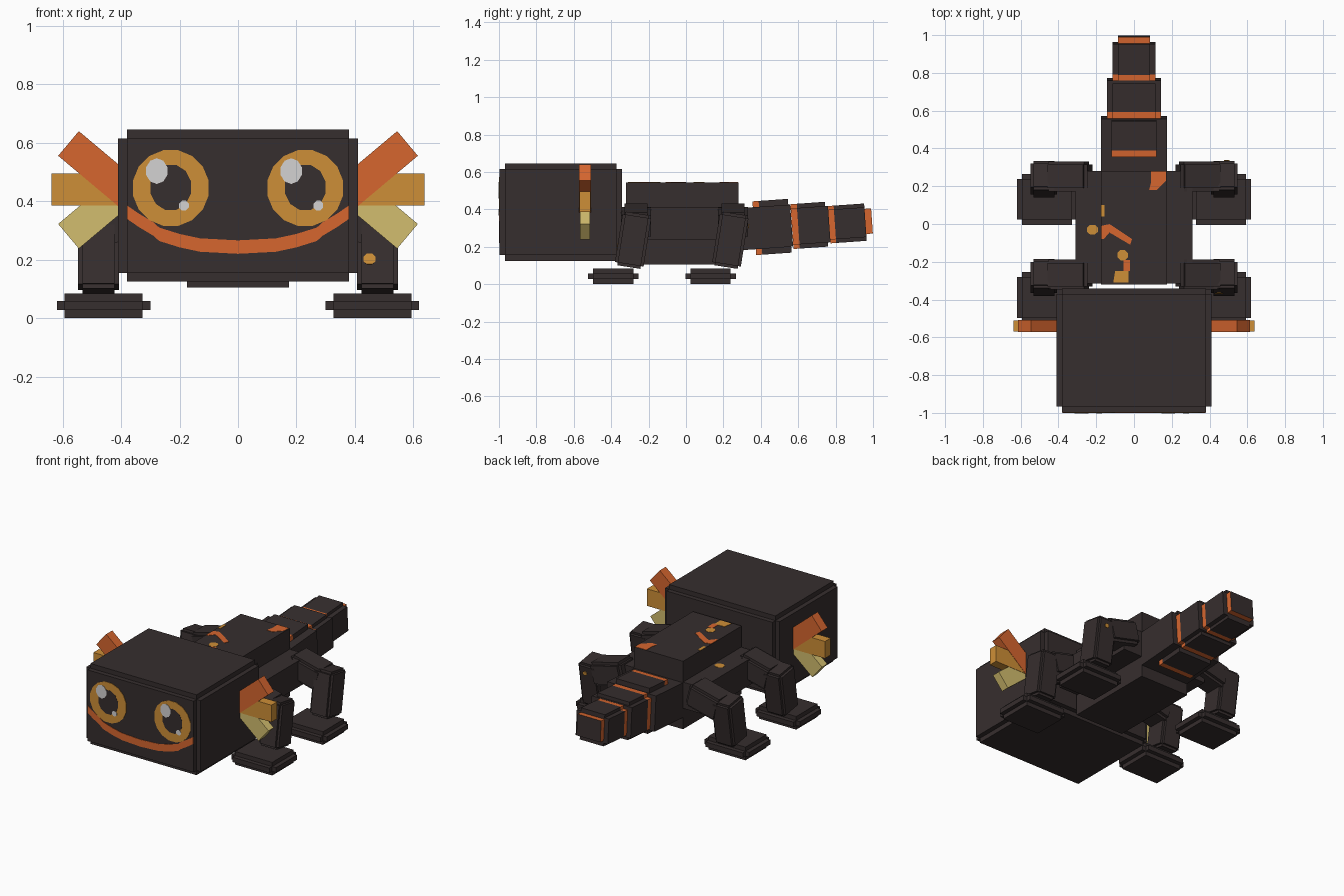
import bpy, bmesh, math
from mathutils import Matrix, Vector

if "Cube" in bpy.data.objects:
    bpy.data.objects.remove(bpy.data.objects["Cube"])


def material(name, rgb):
    m = bpy.data.materials.new(name)
    lin = [((c / 255 + 0.055) / 1.055) ** 2.4 for c in rgb]
    m.diffuse_color = (*lin, 1)
    m.use_nodes = True
    m.node_tree.nodes["Principled BSDF"].inputs["Base Color"].default_value = m.diffuse_color
    return m


DARK = material("charcoal", (54, 46, 46))
ORANGE = material("orange", (214, 102, 47))
AMBER = material("amber", (206, 143, 55))
PALE = material("pale yellow", (210, 189, 110))
WHITE = material("white", (212, 210, 210))


def finish(name, bm, mats, loc=(0, 0, 0), rot=(0, 0, 0)):
    bmesh.ops.recalc_face_normals(bm, faces=bm.faces)
    me = bpy.data.meshes.new(name)
    bm.to_mesh(me)
    bm.free()
    for m in mats:
        me.materials.append(m)
    ob = bpy.data.objects.new(name, me)
    ob.location, ob.rotation_euler = loc, rot
    bpy.context.collection.objects.link(ob)
    return ob


def add_box(bm, size, c=(0, 0, 0)):
    bmesh.ops.create_cube(bm, size=1, matrix=Matrix.Translation(c) @ Matrix.Diagonal((*size, 1)))


def box(name, size, loc, rot=(0, 0, 0), mat=DARK):
    bm = bmesh.new()
    add_box(bm, size)
    return finish(name, bm, [mat], loc, rot)


def notched(name, size, e, loc, rot=(0, 0, 0), mat=DARK):
    """Box with stepped edges: three boxes, each full along one axis only."""
    bm = bmesh.new()
    for axis in range(3):
        add_box(bm, [s if i == axis else s - 2 * e for i, s in enumerate(size)])
    return finish(name, bm, [mat], loc, rot)


def plate(name, outline, mat, origin, u, v, thick=0.004):
    """Thin flat plate from a 2D outline, raised along u x v."""
    u, v, o = Vector(u), Vector(v), Vector(origin)
    bm = bmesh.new()
    f = bm.faces.new([bm.verts.new(o + u * a + v * b) for a, b in outline])
    r = bmesh.ops.extrude_face_region(bm, geom=[f])
    moved = [g for g in r["geom"] if isinstance(g, bmesh.types.BMVert)]
    bmesh.ops.translate(bm, verts=moved, vec=u.cross(v) * thick)
    return finish(name, bm, [mat])


def ellipse(cx, cy, rx, ry, n=12):
    return [(cx + rx * math.cos((i + .5) * math.tau / n), cy + ry * math.sin((i + .5) * math.tau / n))
            for i in range(n)]


def ribbon(points, w):
    """Outline of a band of vertical width w following points."""
    return [(x, z - w / 2) for x, z in points] + [(x, z + w / 2) for x, z in reversed(points)]


# Head
notched("head", (0.82, 0.656, 0.52), 0.03, (0, -0.669, 0.385))

# Face
FACE = dict(u=(1, 0, 0), v=(0, 0, 1))
for side, cx in (("left", -0.23), ("right", 0.23)):
    plate(side + "_iris", ellipse(cx, 0.445, 0.132, 0.132, 16), AMBER, (0, -0.996, 0), **FACE)
    plate(side + "_pupil", ellipse(cx, 0.447, 0.072, 0.08), DARK, (0, -0.997, 0), **FACE)
    plate(side + "_large_glint", ellipse(cx - 0.048, 0.503, 0.038, 0.044, 10), WHITE, (0, -0.998, 0), **FACE)
    plate(side + "_small_glint", ellipse(cx + 0.045, 0.385, 0.018, 0.018, 8), WHITE, (0, -0.998, 0), **FACE)
half = [(0.13, 0.25), (0.2, 0.265), (0.27, 0.287), (0.29, 0.305), (0.34, 0.335), (0.379, 0.362)]
smile = [(-x, z) for x, z in reversed(half)] + [(0, 0.243)] + half
plate("mouth", ribbon(smile, 0.046), ORANGE, (0, -0.9955, 0), **FACE)

# Gills, three on each side of the head
for s, side in ((-1, "left"), (1, "right")):
    for label, mat, ang, tip, y in (("upper", ORANGE, 40, (0.58, 0.5975), 0.062),
                                    ("middle", AMBER, 0, (0.638, 0.44), 0.058),
                                    ("lower", PALE, -40, (0.58, 0.28), 0.054)):
        a, length = math.radians(ang), 0.28
        cx, cz = tip[0] - math.cos(a) * length / 2, tip[1] - math.sin(a) * length / 2
        box(f"{side}_{label}_gill", (length, y, 0.11), (s * cx, -0.54, cz), (0, -s * a, 0), mat)

# Body: tall ridge with a wide band around the middle
bm = bmesh.new()
add_box(bm, (0.35, 0.6, 0.44), (0, -0.02, 0.325))
add_box(bm, (0.62, 0.595, 0.17), (0, -0.018, 0.325))
finish("body", bm, [DARK])

# Back markings
TOP = dict(u=(1, 0, 0), v=(0, 1, 0))
R = 0.543
marks = [
    ("back_streak", [(-.173, -.08), (-.16, -.08), (-.13, -.045), (-.02, -.11), (-.01, -.08), (-.1, -.02),
                     (-.13, 0), (-.173, -.01)], ORANGE, R),
    ("rear_patch", [(.08, .18), (.12, .18), (.17, .23), (.17, .278), (.09, .278), (.09, .22)], ORANGE, R),
    ("front_patch", [(-.11, -.31), (-.03, -.31), (-.03, -.25), (-.1, -.25)], AMBER, R),
    ("front_streak", [(-.055, -.25), (-.02, -.25), (-.02, -.19), (-.055, -.19)], ORANGE, R),
    ("back_spot", ellipse(-.06, -.165, .03, .03, 8), AMBER, R),
    ("edge_spot", [(-.174, .04), (-.155, .04), (-.155, .1), (-.174, .1)], AMBER, R),
    ("side_spot", ellipse(-.22, -.03, .032, .028, 8), AMBER, 0.408),
]
for name, outline, mat, z in marks:
    plate(name, outline, mat, (0, 0, z), **TOP)


# Tail: each segment is a wide box plus a tall box, banded at one end
def tail_segment(name, loc, boxes, tilt=4):
    """boxes: size, centre, and the (start, end) of the orange band along y."""
    bm = bmesh.new()
    for size, c, band in boxes:
        part = bmesh.new()
        add_box(part, size, c)
        if band:
            for y in band:
                bmesh.ops.bisect_plane(part, geom=part.verts[:] + part.edges[:] + part.faces[:],
                                       plane_co=(0, y, 0), plane_no=(0, 1, 0))
            for f in part.faces:
                y = f.calc_center_median().y
                f.material_index = int(band[0] < y < band[1] and abs(f.normal.y) < 0.5)
        tmp = bpy.data.meshes.new("tmp")
        part.to_mesh(tmp)
        part.free()
        bm.from_mesh(tmp)
        bpy.data.meshes.remove(tmp)
    finish(name, bm, [DARK, ORANGE], loc, (math.radians(tilt), 0, 0))


tail_segment("tail_base", (0, 0.46, 0.306), [
    ((0.35, 0.30, 0.225), (0, -0.045, 0), None),
    ((0.24, 0.19, 0.288), (0, 0, 0), (-0.1, -0.062))])
tail_segment("tail_middle", (0, 0.666, 0.315), [
    ((0.288, 0.20, 0.195), (0, 0, 0), (-0.11, -0.066)),
    ((0.23, 0.185, 0.24), (0, -0.007, 0), (-0.11, -0.066))])
tail_segment("tail_end", (0, 0.862, 0.325), [
    ((0.23, 0.195, 0.16), (0, 0, 0), (-0.11, -0.066)),
    ((0.17, 0.195, 0.20), (0, 0, 0), (-0.11, -0.066)),
    ((0.17, 0.1, 0.135), (0, 0.083, 0.004), (0.095, 0.14))])

# Legs: same limb mirrored, and repeated front and rear
for row, dy in (("front", -0.52), ("rear", 0)):
    for s, side in ((-1, "left"), (1, "right")):
        n = f"{row}_{side}_"
        notched(n + "thigh", (0.23, 0.16, 0.15), 0.018, (s * 0.345, 0.252 + dy, 0.335),
                (0, s * math.radians(14), 0))
        notched(n + "shin", (0.14, 0.155, 0.29), 0.015, (s * 0.477, 0.237 + dy, 0.235),
                (math.radians(-9), 0, 0))
        notched(n + "foot", (0.32, 0.27, 0.085), 0.027, (s * 0.46, 0.131 + dy, 0.0425))

# Spots on the right legs
t = math.radians(-9)
up = (0, -math.sin(t), math.cos(t))
plate("front_leg_spot", ellipse(0, 0, 0.023, 0.02, 8), AMBER, (0.45, -0.3645, 0.202), (1, 0, 0), up)
plate("rear_leg_spot", ellipse(0, 0, 0.016, 0.014, 8), AMBER, (0.49, 0.333, 0.31), (-1, 0, 0), up)
